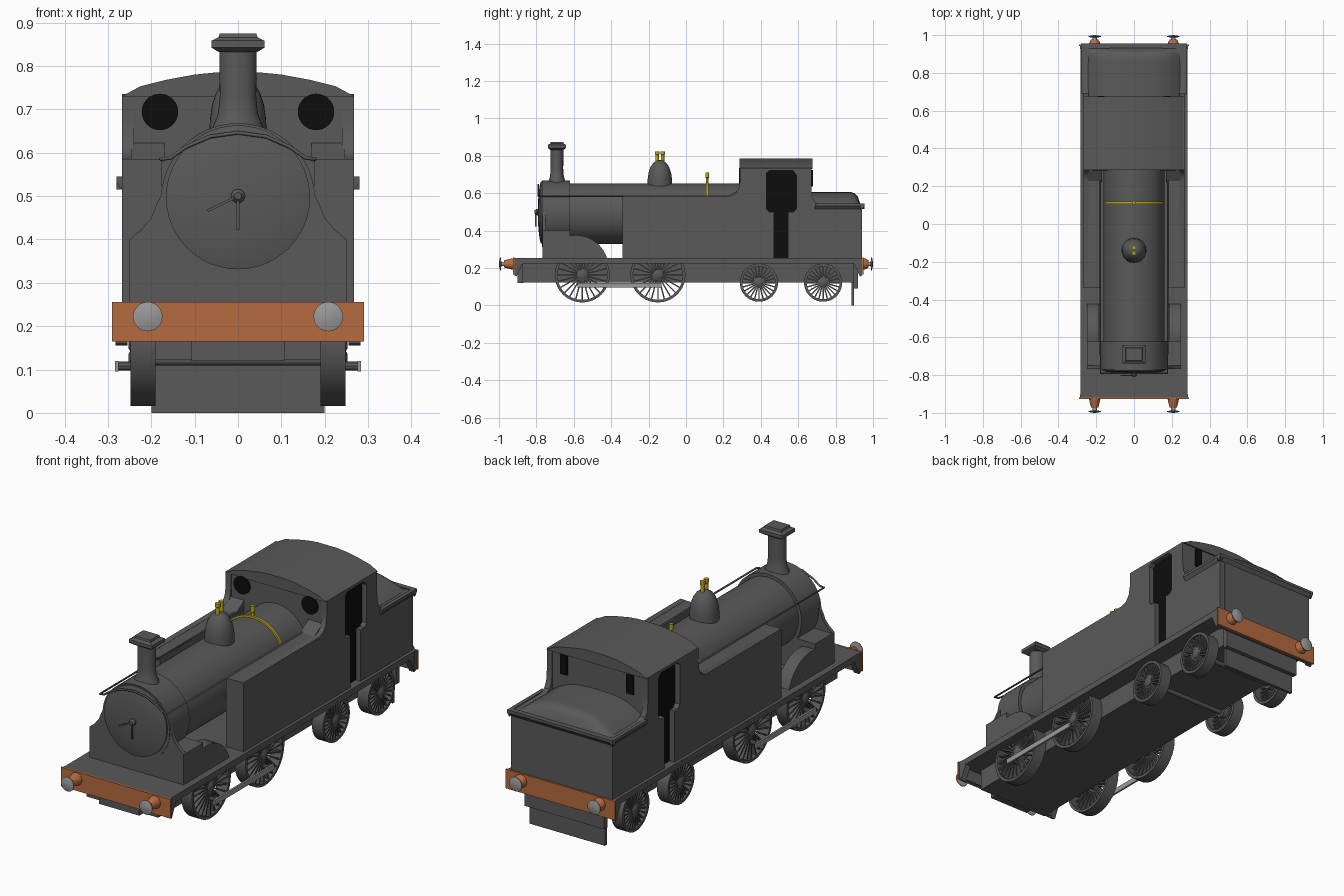
import bpy, bmesh, math
from mathutils import Matrix, Vector

if "Cube" in bpy.data.objects:
    bpy.data.objects.remove(bpy.data.objects["Cube"])


def material(name, rgb):
    m = bpy.data.materials.new(name)
    m.diffuse_color = (*rgb, 1)
    m.use_nodes = True
    m.node_tree.nodes["Principled BSDF"].inputs["Base Color"].default_value = m.diffuse_color
    return m


GREY = material("body_grey", (0.1, 0.1, 0.1))
ORANGE = material("beam_orange", (0.47, 0.145, 0.05))
BRASS = material("brass_yellow", (0.55, 0.4, 0.01))
STEEL = material("light_steel", (0.32, 0.32, 0.32))
BLACK = material("opening_black", (0.004, 0.004, 0.004))


def finish(name, bm, mat):
    bmesh.ops.recalc_face_normals(bm, faces=bm.faces)
    me = bpy.data.meshes.new(name)
    bm.to_mesh(me)
    bm.free()
    me.materials.append(mat)
    ob = bpy.data.objects.new(name, me)
    bpy.context.collection.objects.link(ob)
    return ob


def add_box(bm, x, y, z, rot=None):
    c = Vector(((x[0] + x[1]) / 2, (y[0] + y[1]) / 2, (z[0] + z[1]) / 2))
    m = Matrix.Translation(c) @ Matrix.Diagonal((x[1] - x[0], y[1] - y[0], z[1] - z[0], 1))
    bmesh.ops.create_cube(bm, size=1, matrix=(rot or Matrix()) @ m)


def box(name, x, y, z, mat=GREY):
    bm = bmesh.new()
    add_box(bm, x, y, z)
    return finish(name, bm, mat)


def prism(name, pts, a, b, axis, mat=GREY):
    """Extrude an outline: axis 'x' takes (y, z) points, axis 'y' takes (x, z)."""
    bm = bmesh.new()
    place = (lambda p, t: (t, p[0], p[1])) if axis == 'x' else (lambda p, t: (p[0], t, p[1]))
    lo = [bm.verts.new(place(p, a)) for p in pts]
    hi = [bm.verts.new(place(p, b)) for p in pts]
    bm.faces.new(lo)
    bm.faces.new(hi)
    for i in range(len(pts)):
        j = (i + 1) % len(pts)
        bm.faces.new((lo[i], lo[j], hi[j], hi[i]))
    return finish(name, bm, mat)


def add_lathe(bm, prof, axis, c, n=32, closed=False, sx=1, sy=1, turn=0):
    """Revolve (radius, position) pairs about an axis through c."""
    rings = []
    for r, h in prof:
        ring = []
        for i in range(n):
            t = 2 * math.pi * i / n + turn
            u, v = r * math.cos(t) * sx, r * math.sin(t) * sy
            p = {'x': (h, u, v), 'y': (u, h, v), 'z': (u, v, h)}[axis]
            ring.append(bm.verts.new(Vector(p) + Vector(c)))
        rings.append(ring)
    pairs = list(zip(rings, rings[1:] + rings[:1])) if closed else list(zip(rings, rings[1:]))
    for a, b in pairs:
        for i in range(n):
            j = (i + 1) % n
            bm.faces.new((a[i], a[j], b[j], b[i]))
    if not closed:
        bm.faces.new(rings[0])
        bm.faces.new(rings[-1])


def lathe(name, prof, axis, c, mat=GREY, **kw):
    bm = bmesh.new()
    add_lathe(bm, prof, axis, c, **kw)
    return finish(name, bm, mat)


def arc(cx, cz, r, a0, a1, n):
    return [(cx + r * math.cos(math.radians(a0 + (a1 - a0) * i / n)),
             cz + r * math.sin(math.radians(a0 + (a1 - a0) * i / n))) for i in range(n + 1)]


# chassis and footplate
box("footplate", (-0.283, 0.283), (-0.92, 0.94), (0.225, 0.255))
box("main_frame", (-0.19, 0.19), (-0.875, 0.9), (0.123, 0.226))
box("front_guard", (-0.107, 0.107), (-0.9, -0.87), (0.12, 0.226))
box("rear_guard_upper", (-0.21, 0.21), (0.895, 0.92), (0.09, 0.226))
box("rear_guard_lower", (-0.2, 0.2), (0.885, 0.899), (0.0, 0.125))

# buffer beams and buffers at both ends
for end, s, y0 in (("front", -1, 0.918), ("rear", 1, 0.942)):
    ys = sorted((s * y0, s * (y0 + 0.008)))
    box(end + "_beam", (-0.29, 0.29), ys, (0.165, 0.256), ORANGE)
    box(end + "_beam_backing", (-0.285, 0.285), sorted((s * y0, s * (y0 - 0.015))), (0.165, 0.255))
    for k in (-1, 1):
        prism(end + "_beam_bracket", [(s * y0, 0.226), (s * y0, 0.16), (s * (y0 - 0.012), 0.155),
              (s * (y0 - 0.045), 0.226)], k * 0.255, k * 0.283, 'x')
        c = (k * 0.208, 0, 0.222)
        yb = y0 + 0.008
        tip = 0.972 if s < 0 else 0.976
        lathe(end + "_buffer_shank", [(0.03, s * yb), (0.028, s * (yb + 0.012)), (0.019, s * tip)],
              'y', c, ORANGE, n=24)
        lathe(end + "_buffer_head", [(0.011, s * (tip - 0.004)), (0.011, s * 0.987), (0.034, s * 0.99),
              (0.034, s * 0.994), (0.02, s * 0.998), (0.004, s * 1.0)], 'y', c, STEEL, n=24)


# spoked wheels
def wheel(name, k, y, z, r):
    bm = bmesh.new()
    c = (0, y, z)
    add_lathe(bm, [(r, k * 0.19), (r, k * 0.248), (r - 0.014, k * 0.248), (r - 0.014, k * 0.19)],
              'x', c, n=40, closed=True)
    add_lathe(bm, [(0.026, k * 0.195), (0.026, k * 0.245), (0.015, k * 0.252)], 'x', c, n=16)
    xs = sorted((k * 0.222, k * 0.243))
    for i in range(24):
        m = Matrix.Translation(c) @ Matrix.Rotation(2 * math.pi * i / 24, 4, 'X')
        add_box(bm, xs, (-0.0035, 0.0035), (0.02, r - 0.008), m)
    finish(name, bm, GREY)


for name, y, z, r in (("leading_wheel", -0.555, 0.163, 0.147), ("driving_wheel", -0.15, 0.163, 0.147),
                      ("trailing_wheel", 0.39, 0.122, 0.102), ("rear_wheel", 0.733, 0.122, 0.102)):
    for k in (-1, 1):
        wheel(name, k, y, z, r)
    lathe(name + "_axle", [(0.013, -0.22), (0.013, 0.22)], 'x', (0, y, z), n=12)
for k in (-1, 1):
    box("coupling_rod", sorted((k * 0.275, k * 0.284)), (-0.58, -0.13), (0.095, 0.12), STEEL)
    for y in (-0.555, -0.15):
        lathe("crank_pin", [(0.011, k * 0.235), (0.011, k * 0.28)], 'x', (0, y, 0.108), n=10)

# boiler, smokebox and saddle
lathe("boiler", [(0.162, -0.63), (0.162, 0.3)], 'y', (0, 0, 0.49), n=48)
lathe("smokebox", [(0.178, -0.77), (0.178, -0.62)], 'y', (0, 0, 0.49), n=48)
lathe("smokebox_door", [(0.166, -0.765), (0.166, -0.776), (0.14, -0.783), (0.09, -0.789),
      (0.04, -0.792), (0.004, -0.793)], 'y', (0, 0, 0.497), n=48)
side = [(0.25, 0.25), (0.25, 0.4), (0.222, 0.423), (0.2, 0.45), (0.188, 0.48), (0.178, 0.5)]
prism("smokebox_saddle_front", side + [(-x, z) for x, z in reversed(side)], -0.768, -0.75, 'y')
box("smokebox_saddle", (-0.25, 0.25), (-0.765, -0.62), (0.25, 0.4))
lathe("door_handle_hub", [(0.016, -0.785), (0.016, -0.8), (0.008, -0.81)], 'y', (0, 0, 0.5), n=16)
for ang, ln in ((180, 0.078), (244, 0.078)):
    bm = bmesh.new()
    add_box(bm, (-0.003, 0.003), (-0.806, -0.8), (0, ln),
            Matrix.Translation((0, 0, 0.5)) @ Matrix.Rotation(math.radians(ang), 4, 'Y'))
    finish("door_handle", bm, GREY)

# splashers over the leading wheels
for k in (-1, 1):
    prism("splasher", arc(-0.59, 0.2, 0.176, 162, 17, 20), k * 0.185, k * 0.25, 'x')

# chimney with square cap
lathe("chimney", [(0.062, 0.645), (0.056, 0.665), (0.046, 0.69), (0.042, 0.73), (0.043, 0.84)],
      'z', (0, -0.69, 0), sy=0.8)
q = math.sqrt(2)
lathe("chimney_cap", [(0.044 * q, 0.832), (0.061 * q, 0.842), (0.061 * q, 0.858), (0.045 * q, 0.866),
      (0.042 * q, 0.875)], 'z', (0, -0.69, 0), n=4, sy=0.8, turn=math.pi / 4)

# dome, safety valves and whistle band
lathe("dome", [(0.066, 0.62), (0.065, 0.675), (0.06, 0.71), (0.05, 0.74), (0.035, 0.762),
      (0.018, 0.774), (0.003, 0.777)], 'z', (0, -0.14, 0))
for y in (-0.154, -0.125):
    lathe("safety_valve", [(0.009, 0.76), (0.009, 0.805), (0.012, 0.808), (0.012, 0.824)],
          'z', (0, y, 0), BRASS, n=12)
prism("brass_band", arc(0, 0.49, 0.171, 26, 154, 28) + arc(0, 0.49, 0.158, 154, 26, 28),
      0.107, 0.119, 'y', BRASS)
lathe("whistle", [(0.006, 0.65), (0.006, 0.68), (0.01, 0.683), (0.01, 0.71)], 'z', (0, 0.113, 0), BRASS, n=12)

# handrail running along both sides and over the smokebox front
over = [(-0.178, 0.585), (-0.155, 0.588), (-0.12, 0.613), (-0.065, 0.637), (0, 0.646)]
over += [(-x, z) for x, z in reversed(over[:-1])]
path = [(-0.178, 0.28, 0.585)] + [(x, -0.79, z) for x, z in over] + [(0.178, 0.28, 0.585)]
cu = bpy.data.curves.new("handrail", 'CURVE')
cu.dimensions = '3D'
cu.bevel_depth = 0.0045
cu.bevel_resolution = 1
sp = cu.splines.new('POLY')
sp.points.add(len(path) - 1)
for p, co in zip(sp.points, path):
    p.co = (*co, 1)
cu.materials.append(GREY)
bpy.context.collection.objects.link(bpy.data.objects.new("handrail", cu))

# side sheets: tank, cab side with doorway notch, bunker side
sheet = [(-0.34, 0.25), (-0.34, 0.585), (0.23, 0.585), (0.262, 0.597), (0.281, 0.622), (0.29, 0.67),
         (0.29, 0.735), (0.67, 0.735), (0.67, 0.63), (0.675, 0.58), (0.69, 0.552), (0.715, 0.54),
         (0.94, 0.54), (0.94, 0.25), (0.545, 0.25), (0.545, 0.5), (0.575, 0.5), (0.59, 0.517),
         (0.59, 0.7), (0.57, 0.722), (0.445, 0.722), (0.43, 0.707), (0.43, 0.517), (0.445, 0.5),
         (0.47, 0.5), (0.47, 0.25)]
for k in (-1, 1):
    prism("side_sheet", sheet, k * 0.24, k * 0.268, 'x')
    box("side_tank", sorted((k * 0.175, k * 0.245)), (-0.34, 0.3), (0.25, 0.584))
    prism("tank_fillet", [(0.22, 0.58), (0.29, 0.622), (0.29, 0.58)], k * 0.17, k * 0.245, 'x')
    box("doorway_interior", sorted((k * 0.238, k * 0.243)), (0.425, 0.595), (0.25, 0.727), BLACK)

# cab core and arched roof
box("cab_core", (-0.2395, 0.2395), (0.291, 0.669), (0.25, 0.74))
half = [(0.268, 0.73), (0.225, 0.753), (0.165, 0.768), (0.1, 0.78), (0.05, 0.785)]
prism("cab_roof", half + [(-x, z) for x, z in reversed(half)], 0.286, 0.676, 'y')

# cab windows
for k in (-1, 1):
    lathe("front_window", [(0.042, 0.283), (0.042, 0.292)], 'y', (k * 0.18, 0, 0.694), BLACK)
    box("rear_window", sorted((k * 0.157, k * 0.193)), (0.669, 0.678), (0.635, 0.725), BLACK)

# bunker with flared rim and rounded load
box("bunker", (-0.241, 0.241), (0.66, 0.942), (0.25, 0.535))
rim = [(0.268, 0.515), (0.28, 0.532), (0.28, 0.545), (0.262, 0.545)]
for k in (-1, 1):
    prism("bunker_side_rim", [(k * x, z) for x, z in rim], 0.69, 0.955, 'y')
prism("bunker_rear_rim", [(0.935, 0.515), (0.942, 0.515), (0.955, 0.532), (0.955, 0.545), (0.93, 0.545)],
      -0.28, 0.28, 'x')
bm = bmesh.new()
bmesh.ops.create_grid(bm, x_segments=16, y_segments=16, size=1)
for v in bm.verts:
    u, w = v.co.x, v.co.y
    h = (1 - abs(u) ** 3) * (1 - max(0, w) ** 8)
    v.co = (u * 0.25, 0.8 + w * 0.135, 0.534 + 0.073 * h)
finish("bunker_load", bm, GREY)

# smooth shading with sharp edges kept
bpy.ops.object.select_all(action='DESELECT')
for ob in bpy.context.scene.objects:
    if ob.type == 'MESH':
        ob.select_set(True)
        bpy.context.view_layer.objects.active = ob
bpy.ops.object.shade_smooth_by_angle(angle=math.radians(35))
